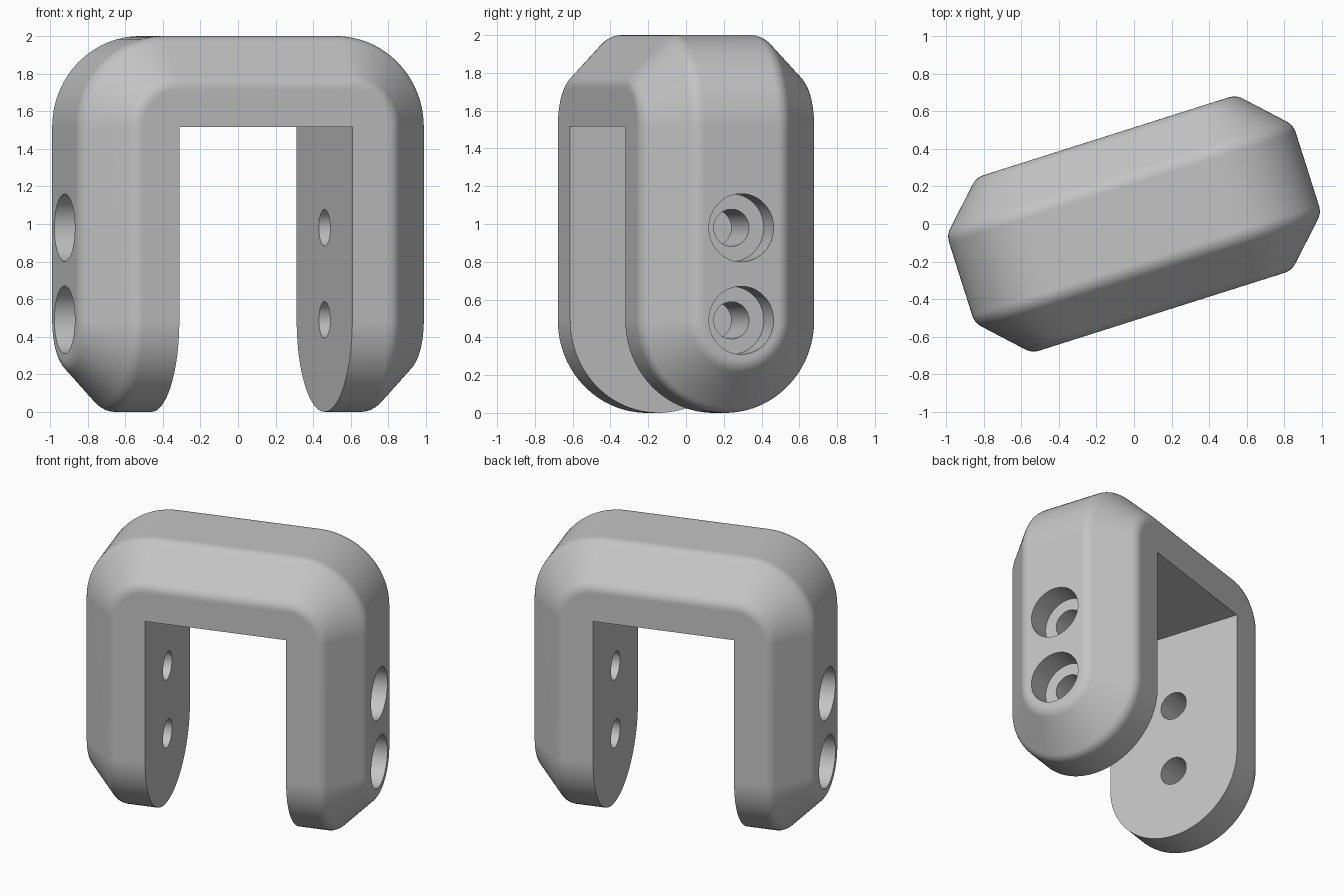
import bpy, bmesh
from math import sin, cos, pi, radians
from mathutils import Vector, Matrix

if "Cube" in bpy.data.objects:
    bpy.data.objects.remove(bpy.data.objects["Cube"])

INNER = 0.483       # half width of the opening
CEILING = 1.515     # height of the opening
THICK = 0.485       # thickness of legs and bridge
RADIUS = 0.49       # half depth, and radius of the leg ends
FILLET = 0.042      # length taken off each side of a chamfer corner
ARC = 24            # steps per quarter turn
TURN = radians(17.6)

grey = bpy.data.materials.new("warm_free_grey")
grey.name = "mid_grey"
grey.use_nodes = True
grey.diffuse_color = (0.55, 0.55, 0.55, 1)
grey.node_tree.nodes["Principled BSDF"].inputs["Base Color"].default_value = grey.diffuse_color


def soft_corner(before, corner, after, steps=6):
    """Round a profile corner with a short curve."""
    c = Vector(corner)
    p = c + (Vector(before) - c).normalized() * FILLET
    q = c + (Vector(after) - c).normalized() * FILLET
    return [p.lerp(c, i / steps).lerp(c.lerp(q, i / steps), i / steps) for i in range(steps + 1)]


# Half section: distance out from the opening, distance from the mid plane
shoulder, edge = (THICK / 2, RADIUS), (THICK, RADIUS / 2)
half = [Vector((0, 0)), Vector((0, RADIUS))]
half += soft_corner((0, RADIUS), shoulder, edge)
half += soft_corner(shoulder, edge, (THICK, 0))
half.append(Vector((THICK, 0)))
section = half + [Vector((p.x, -p.y)) for p in half[-2:0:-1]]


def skin(bm, rows, closed):
    """Join successive rows of points with quads."""
    rows = [[bm.verts.new(p) for p in row] for row in rows]
    for a, b in zip(rows, rows[1:]):
        n = len(a)
        for i in range(n if closed else n - 1):
            j = (i + 1) % n
            bm.faces.new((a[i], a[j], b[j], b[i]))


def placed_section(x, z, angle):
    return [(x + p.x * cos(angle), p.y, z + p.x * sin(angle)) for p in section]


bm = bmesh.new()

# Legs and bridge: the section swept up, around both corners and down
quarter = [i / ARC * pi / 2 for i in range(ARC + 1)]
sweep = [placed_section(-INNER, RADIUS, pi)]
sweep += [placed_section(-INNER, CEILING, pi - a) for a in quarter]
sweep += [placed_section(INNER, CEILING, pi / 2 - a) for a in quarter]
sweep += [placed_section(INNER, RADIUS, 0)]
skin(bm, sweep, True)

# Round leg ends: the half section turned about the leg's cross axis
for side in (-1, 1):
    turns = [i / ARC * pi / 2 for i in range(2 * ARC + 1)]
    skin(bm, [[(side * (INNER + p.x), p.y * cos(a), RADIUS - p.y * sin(a)) for p in half]
              for a in turns], False)

bmesh.ops.remove_doubles(bm, verts=bm.verts, dist=0.0001)
bmesh.ops.dissolve_limit(bm, angle_limit=radians(0.5), verts=bm.verts, edges=bm.edges)
bmesh.ops.recalc_face_normals(bm, faces=bm.faces)
mesh = bpy.data.meshes.new("bracket")
bm.to_mesh(mesh)
bm.free()
mesh.materials.append(grey)
bracket = bpy.data.objects.new("bracket", mesh)
bpy.context.collection.objects.link(bracket)
bpy.context.view_layer.objects.active = bracket
bracket.select_set(True)


def drill(name, radius, start, end):
    """Cut a round hole along x through both legs at both heights."""
    bm = bmesh.new()
    for side in (-1, 1):
        for z in (0.49, 0.98):
            place = Matrix.Translation((side * (start + end) / 2, 0, z)) @ Matrix.Rotation(pi / 2, 4, "Y")
            bmesh.ops.create_cone(bm, cap_ends=True, segments=48, radius1=radius, radius2=radius,
                                  depth=end - start, matrix=place)
    data = bpy.data.meshes.new(name)
    bm.to_mesh(data)
    bm.free()
    data.materials.append(grey)
    cutter = bpy.data.objects.new(name, data)
    bpy.context.collection.objects.link(cutter)
    cutter.hide_render = True
    cut = bracket.modifiers.new(name, "BOOLEAN")
    cut.operation = "DIFFERENCE"
    cut.solver = "EXACT"
    cut.object = cutter
    bpy.ops.object.modifier_apply(modifier=cut.name)
    bpy.data.objects.remove(cutter)


# Screw holes with wide recesses on the outer faces
drill("screw_holes", 0.098, 0.3, 1.2)
drill("screw_recesses", 0.18, 0.795, 1.2)

bpy.ops.object.shade_smooth_by_angle(angle=radians(30))
weighted = bracket.modifiers.new("even_shading", "WEIGHTED_NORMAL")
weighted.keep_sharp = True
bracket.rotation_euler.z = TURN
